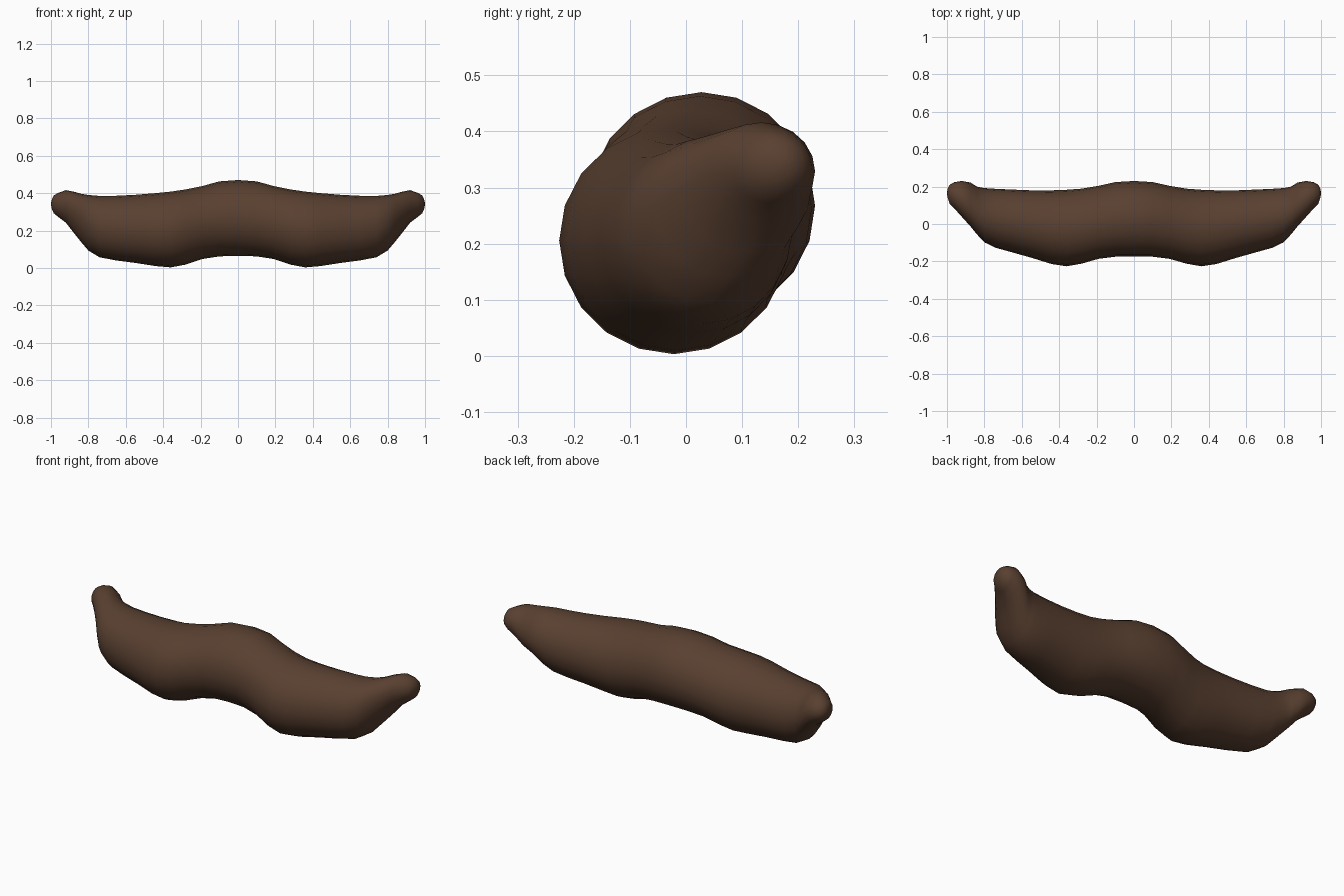
import bpy, bmesh, math

SIDES = 20
# Half of the body: x, back y, front y, top z, bottom z
half = [
    (0.00, 0.230, -0.175, 0.470, 0.065),
    (0.10, 0.224, -0.175, 0.463, 0.062),
    (0.19, 0.204, -0.186, 0.438, 0.048),
    (0.28, 0.189, -0.212, 0.420, 0.018),
    (0.36, 0.183, -0.226, 0.408, 0.003),
    (0.44, 0.180, -0.214, 0.400, 0.010),
    (0.55, 0.180, -0.180, 0.391, 0.027),
    (0.65, 0.184, -0.152, 0.386, 0.040),
    (0.74, 0.188, -0.127, 0.385, 0.057),
    (0.80, 0.192, -0.098, 0.390, 0.093),
    (0.84, 0.200, -0.055, 0.397, 0.140),
    (0.875, 0.222, -0.012, 0.407, 0.184),
    (0.92, 0.230, 0.038, 0.416, 0.242),
    (0.96, 0.224, 0.082, 0.402, 0.272),
    (0.985, 0.210, 0.106, 0.388, 0.292),
    (0.997, 0.187, 0.142, 0.362, 0.320),
]
stations = [(-s[0],) + s[1:] for s in reversed(half[1:])] + half

# Lofted body with rounded, upturned ends
bm = bmesh.new()
rings = []
for x, y1, y0, z1, z0 in stations:
    ring = []
    for i in range(SIDES):
        a = 2 * math.pi * i / SIDES
        ring.append(bm.verts.new((x, (y0 + y1) / 2 + (y1 - y0) / 2 * math.cos(a),
                                  (z0 + z1) / 2 + (z1 - z0) / 2 * math.sin(a))))
    rings.append(ring)
for a, b in zip(rings, rings[1:]):
    for i in range(SIDES):
        j = (i + 1) % SIDES
        bm.faces.new((a[i], a[j], b[j], b[i]))

# Tip caps
for ring, x in ((rings[0], -1.0), (rings[-1], 1.0)):
    tip = bm.verts.new((x, 0.165, 0.341))
    for i in range(SIDES):
        bm.faces.new((ring[i], ring[(i + 1) % SIDES], tip))
bmesh.ops.recalc_face_normals(bm, faces=bm.faces)
for f in bm.faces:
    f.smooth = True

mesh = bpy.data.meshes.new("sausage_body")
bm.to_mesh(mesh)
bm.free()
body = bpy.data.objects.new("sausage_body", mesh)
bpy.context.collection.objects.link(body)

# Brown skin
mat = bpy.data.materials.new("brown_skin")
mat.diffuse_color = (0.10, 0.051, 0.03, 1)
mesh.materials.append(mat)
